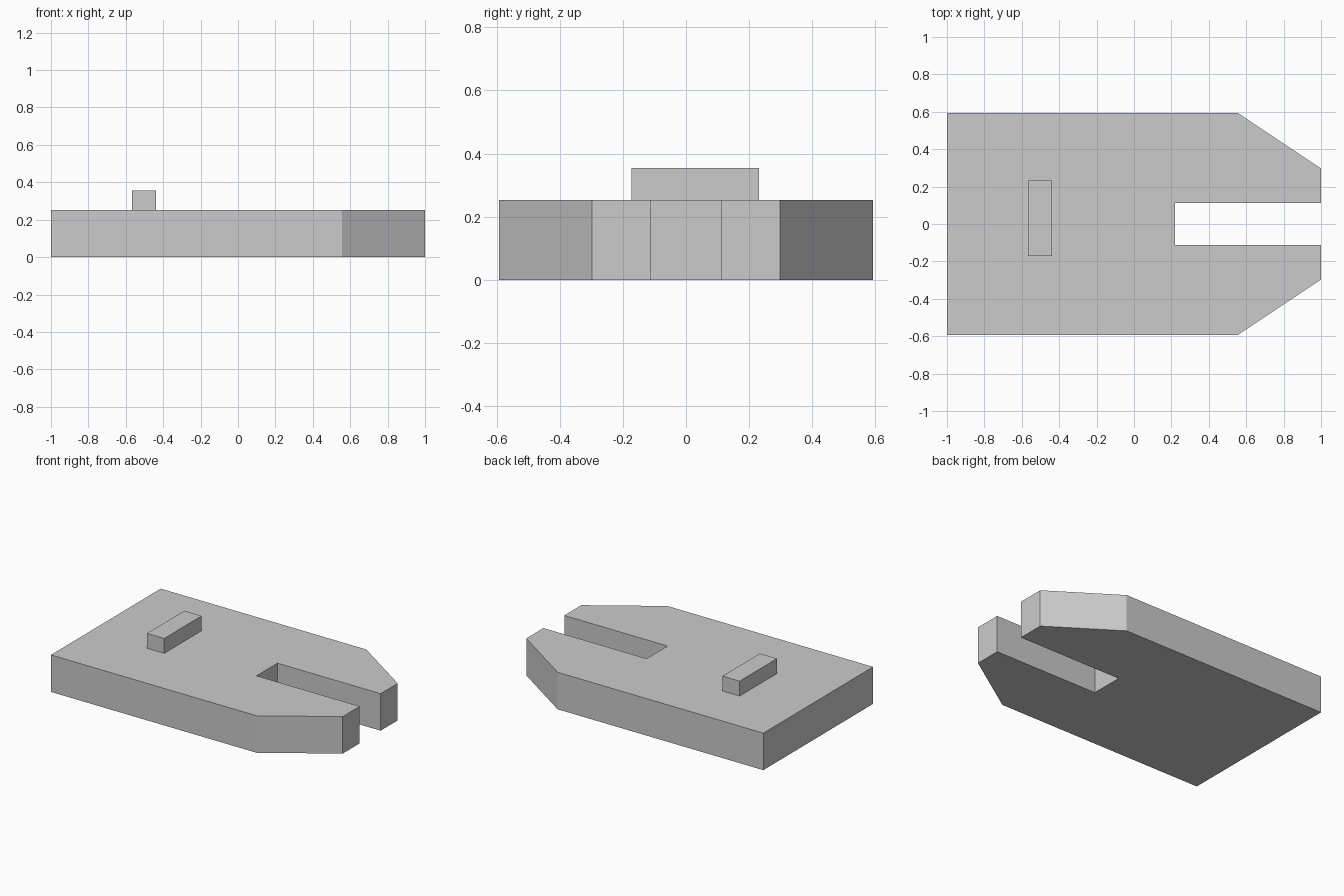
import bpy
import bmesh

cube = bpy.data.objects.get("Cube")
if cube:
    bpy.data.objects.remove(cube, do_unlink=True)

grey = bpy.data.materials.new("light_grey")
grey.use_nodes = True
colour = (0.6, 0.6, 0.6, 1.0)
grey.diffuse_color = colour
grey.node_tree.nodes["Principled BSDF"].inputs["Base Color"].default_value = colour


def extruded_plate(name, outline, bottom, top):
    """Extrude a flat outline from the bottom height to the top height."""
    bm = bmesh.new()
    base = bm.faces.new([bm.verts.new((x, y, bottom)) for x, y in outline])
    extruded = bmesh.ops.extrude_face_region(bm, geom=[base], use_keep_orig=True)
    verts = [v for v in extruded["geom"] if isinstance(v, bmesh.types.BMVert)]
    bmesh.ops.translate(bm, verts=verts, vec=(0, 0, top - bottom))
    bmesh.ops.recalc_face_normals(bm, faces=bm.faces)
    mesh = bpy.data.meshes.new(name)
    bm.to_mesh(mesh)
    bm.free()
    mesh.materials.append(grey)
    obj = bpy.data.objects.new(name, mesh)
    bpy.context.collection.objects.link(obj)
    return obj


THICKNESS = 0.253

# Slotted plate with chamfered prongs: half outline, mirrored across y
half = [(-1, 0.593), (0.556, 0.593), (1, 0.297), (1, 0.113), (0.219, 0.113)]
outline = half + [(x, -y) for x, y in reversed(half)]
extruded_plate("slotted_plate", outline, 0, THICKNESS)

# Small raised bar, slightly off centre
x0, x1, y0, y1 = -0.568, -0.438, -0.172, 0.232
extruded_plate("raised_bar", [(x0, y0), (x1, y0), (x1, y1), (x0, y1)],
               THICKNESS, 0.355)
